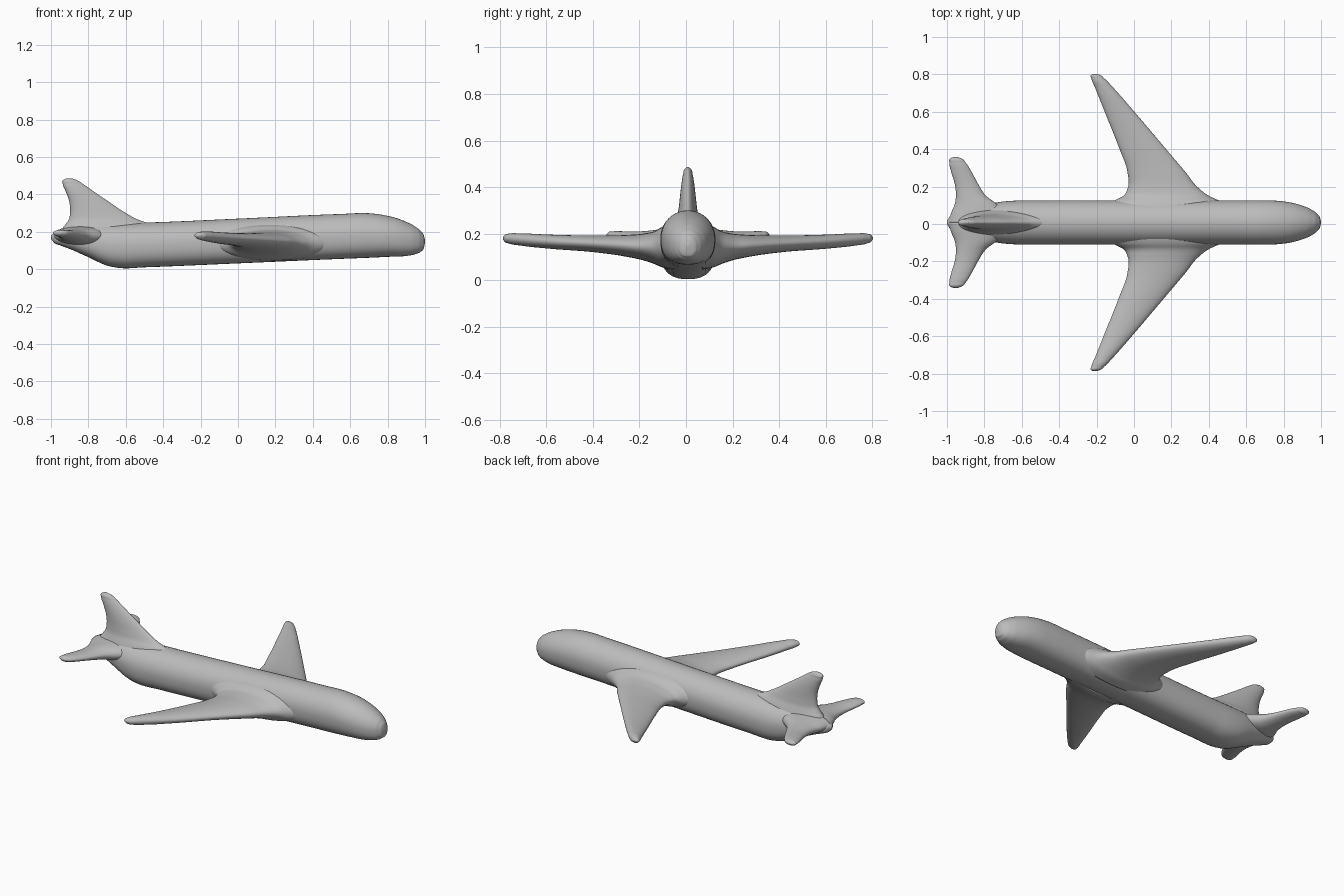
import bpy, bmesh, math

cube = bpy.data.objects.get("Cube")
if cube:
    bpy.data.objects.remove(cube, do_unlink=True)

Y0 = 0.008      # centre plane of the aircraft
SIDES = 40      # points around each section

grey = bpy.data.materials.new("plain_grey")
grey.diffuse_color = (0.5, 0.5, 0.5, 1)
grey.use_nodes = True
bsdf = grey.node_tree.nodes["Principled BSDF"]
bsdf.inputs["Base Color"].default_value = (0.5, 0.5, 0.5, 1)
bsdf.inputs["Roughness"].default_value = 0.7


def refine(rows, steps=6):
    """Smoothly interpolate stations; the first column is the position."""
    n = len(rows)
    slope = [[(b - a) / (r1[0] - r0[0]) for a, b in zip(r0, r1)]
             for r0, r1 in zip(rows, rows[1:])]
    tangent = [slope[0]]
    for i in range(1, n - 1):
        h0 = rows[i][0] - rows[i - 1][0]
        h1 = rows[i + 1][0] - rows[i][0]
        tangent.append([(p * h1 + q * h0) / (h0 + h1)
                        for p, q in zip(slope[i - 1], slope[i])])
    tangent.append(slope[-1])
    out = []
    for i in range(n - 1):
        h = rows[i + 1][0] - rows[i][0]
        for k in range(steps):
            t = k / steps
            a, b = 2*t**3 - 3*t**2 + 1, t**3 - 2*t**2 + t
            c, d = -2*t**3 + 3*t**2, t**3 - t**2
            out.append([a*p + b*h*m + c*q + d*h*s for p, m, q, s in
                        zip(rows[i], tangent[i], rows[i + 1], tangent[i + 1])])
    out.append(list(rows[-1]))
    return out


def loft(name, rows, section):
    """Skin a closed smooth body through the sections of all stations."""
    bm = bmesh.new()
    rings = []
    for row in refine(rows):
        rings.append([bm.verts.new(section(row, 2 * math.pi * k / SIDES))
                      for k in range(SIDES)])
    for r0, r1 in zip(rings, rings[1:]):
        for k in range(SIDES):
            j = (k + 1) % SIDES
            bm.faces.new((r0[k], r0[j], r1[j], r1[k]))
    bm.faces.new(rings[0])
    bm.faces.new(rings[-1])
    bmesh.ops.recalc_face_normals(bm, faces=bm.faces)
    mesh = bpy.data.meshes.new(name)
    bm.to_mesh(mesh)
    bm.free()
    mesh.materials.append(grey)
    mesh.shade_smooth()
    obj = bpy.data.objects.new(name, mesh)
    bpy.context.collection.objects.link(obj)
    return obj


def body_section(row, a):
    # Round on top, slightly boxy underneath
    x, bottom, top, half = row
    c, s = math.cos(a), math.sin(a)
    e = 1.0 if s >= 0 else 0.8
    y = half * math.copysign(abs(c) ** e, c)
    z = (top - bottom) / 2 * math.copysign(abs(s) ** e, s)
    return (x, Y0 + y, (top + bottom) / 2 + z)


def wing_section(side):
    def section(row, a):
        span, lead, trail, z, thick = row
        return ((lead + trail) / 2 + (lead - trail) / 2 * math.cos(a),
                Y0 + side * span, z + thick * math.sin(a))
    return section


def fin_section(row, a):
    z, lead, trail, thick = row
    c = math.cos(a)
    return ((lead + trail) / 2 + (lead - trail) / 2 * c,
            Y0 + thick * math.sin(a) * (1 - 0.25 * c), z)


# Fuselage: x, bottom, top, half width
loft("fuselage", [
    (-1.0, 0.162, 0.178, 0.008),
    (-0.985, 0.143, 0.192, 0.032),
    (-0.95, 0.127, 0.208, 0.052),
    (-0.9, 0.108, 0.230, 0.070),
    (-0.8, 0.064, 0.243, 0.095),
    (-0.7, 0.019, 0.245, 0.112),
    (-0.63, 0.006, 0.246, 0.117),
    (-0.5, 0.010, 0.249, 0.118),
    (0.0, 0.031, 0.270, 0.118),
    (0.55, 0.055, 0.295, 0.118),
    (0.7, 0.061, 0.299, 0.118),
    (0.8, 0.066, 0.285, 0.113),
    (0.9, 0.071, 0.253, 0.090),
    (0.95, 0.081, 0.226, 0.068),
    (0.98, 0.096, 0.201, 0.045),
    (0.995, 0.117, 0.176, 0.023),
    (1.0, 0.143, 0.153, 0.004),
], body_section)

# Swept wings with flared roots: span, leading x, trailing x, z, half thickness
WING = [
    (0.06, 0.54, -0.18, 0.145, 0.100),
    (0.115, 0.46, -0.11, 0.142, 0.085),
    (0.14, 0.405, -0.06, 0.140, 0.072),
    (0.18, 0.350, -0.035, 0.142, 0.060),
    (0.27, 0.275, -0.035, 0.148, 0.046),
    (0.4, 0.165, -0.080, 0.156, 0.036),
    (0.6, -0.005, -0.160, 0.166, 0.030),
    (0.72, -0.110, -0.208, 0.175, 0.026),
    (0.77, -0.158, -0.228, 0.179, 0.021),
    (0.788, -0.180, -0.230, 0.180, 0.014),
    (0.795, -0.198, -0.220, 0.180, 0.004),
]

# Tailplanes, same columns
TAILPLANE = [
    (0.0, -0.66, -0.992, 0.178, 0.055),
    (0.05, -0.69, -0.978, 0.178, 0.050),
    (0.1, -0.735, -0.958, 0.178, 0.044),
    (0.14, -0.788, -0.952, 0.179, 0.037),
    (0.2, -0.830, -0.957, 0.182, 0.028),
    (0.27, -0.868, -0.977, 0.188, 0.022),
    (0.32, -0.900, -0.987, 0.192, 0.018),
    (0.342, -0.922, -0.983, 0.193, 0.013),
    (0.35, -0.942, -0.966, 0.193, 0.004),
]

for label, side in (("front_side", -1), ("back_side", 1)):
    loft("wing_" + label, WING, wing_section(side))
    loft("tailplane_" + label, TAILPLANE, wing_section(side))

# Tail fin: z, leading x, trailing x, half thickness
loft("tail_fin", [
    (0.17, -0.40, -0.965, 0.080),
    (0.21, -0.43, -0.945, 0.068),
    (0.245, -0.48, -0.918, 0.055),
    (0.265, -0.535, -0.905, 0.047),
    (0.3, -0.600, -0.898, 0.040),
    (0.36, -0.690, -0.902, 0.033),
    (0.42, -0.778, -0.923, 0.026),
    (0.455, -0.828, -0.937, 0.020),
    (0.478, -0.866, -0.933, 0.013),
    (0.486, -0.890, -0.915, 0.004),
], fin_section)
